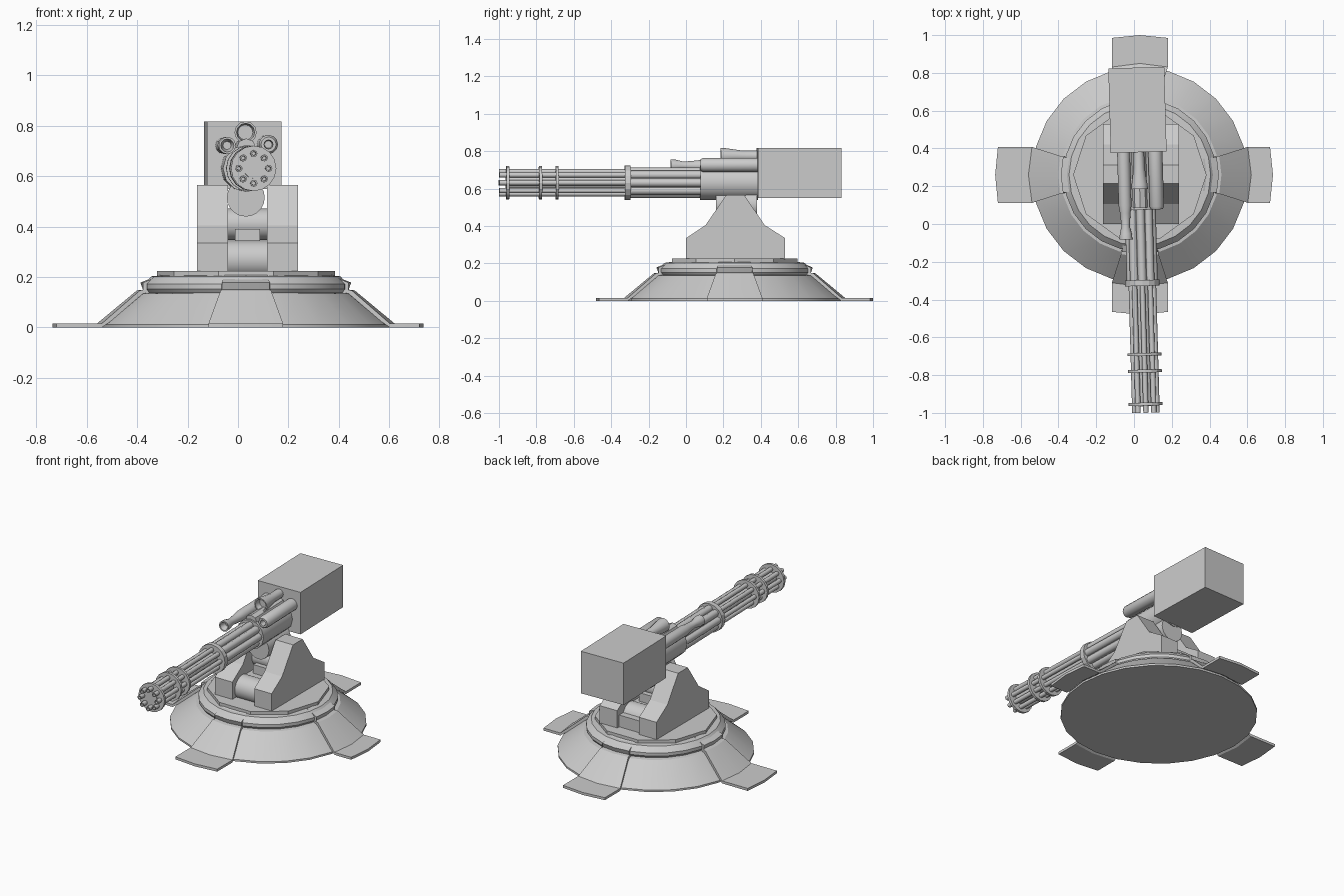
import bpy, bmesh, math
from mathutils import Matrix, Vector

if "Cube" in bpy.data.objects:
    bpy.data.objects.remove(bpy.data.objects["Cube"])

CX, CY = 0.031, 0.26          # turret axis
GZ = 0.631                    # barrel axis height
# gun assembly is turned slightly about the turret axis
GUN = Matrix.Translation((CX - 0.003, CY, 0)) @ Matrix.Rotation(0.028, 4, 'Z') @ Matrix.Translation((0, -CY, 0))


def finish(name, bm, matrix=None, smooth=None):
    if matrix is not None:
        bm.transform(matrix)
    bmesh.ops.recalc_face_normals(bm, faces=bm.faces)
    me = bpy.data.meshes.new(name)
    bm.to_mesh(me)
    bm.free()
    ob = bpy.data.objects.new(name, me)
    bpy.context.collection.objects.link(ob)
    if smooth:
        bpy.ops.object.select_all(action='DESELECT')
        bpy.context.view_layer.objects.active = ob
        ob.select_set(True)
        bpy.ops.object.shade_smooth_by_angle(angle=math.radians(smooth))
    return ob


def lathe(name, profile, sides, matrix, smooth=None, turn=0.0):
    """Closed solid of revolution about local z; profile = (radius, z)."""
    bm = bmesh.new()
    rings = []
    for r, z in profile:
        rings.append([bm.verts.new((r * math.cos(turn + 2 * math.pi * i / sides),
                                    r * math.sin(turn + 2 * math.pi * i / sides), z)) for i in range(sides)])
    for a, b in zip(rings, rings[1:]):
        for i in range(sides):
            j = (i + 1) % sides
            bm.faces.new((a[i], a[j], b[j], b[i]))
    bm.faces.new(rings[0])
    bm.faces.new(rings[-1])
    return finish(name, bm, matrix, smooth)


def along_y(name, x, z, profile, sides, smooth=None, turn=0.0):
    """Gun part turned about the y direction; profile = (radius, y)."""
    m = GUN @ Matrix.Translation((x, 0, z)) @ Matrix.Rotation(-math.pi / 2, 4, 'X')
    return lathe(name, profile, sides, m, smooth, turn)


def along_x(name, y, z, r, x0, x1, sides=20):
    m = Matrix.Translation((0, y, z)) @ Matrix.Rotation(math.pi / 2, 4, 'Y')
    return lathe(name, [(r, x0), (r, x1)], sides, m, 30)


def box(name, lo, hi, matrix=None):
    bm = bmesh.new()
    bmesh.ops.create_cube(bm, size=1)
    lo, hi = Vector(lo), Vector(hi)
    bm.transform(Matrix.Translation((lo + hi) / 2) @ Matrix.Diagonal((*(hi - lo), 1)))
    return finish(name, bm, matrix)


# Base dome, and the faceted plate on top
C = Matrix.Translation((CX, CY, 0))
lathe("base_dome", [(0.57, 0), (0.57, 0.012), (0.42, 0.135), (0.395, 0.138), (0.405, 0.152),
                    (0.405, 0.172), (0.375, 0.203), (0.33, 0.206)], 24, C, 25)
lathe("top_plate", [(0.353, 0.2), (0.353, 0.225)], 10, C)

# Four feet: strips running down the dome and out along the ground
for k, end in enumerate((0.705, 0.74, 0.766, 0.74)):
    bm = bmesh.new()
    rows = []
    for r, w, z in ((end, 0.148, 0.016), (0.59, 0.148, 0.016), (0.432, 0.1, 0.147),
                    (0.408, 0.097, 0.15), (0.418, 0.095, 0.178), (0.345, 0.085, 0.208)):
        side = math.sqrt(r * r - w * w)
        pts = ((side, -w), (r, 0), (side, w))
        rows.append(([bm.verts.new((x, y, z)) for x, y in pts],
                     [bm.verts.new((x, y, min(0.12, max(0, z - 0.04)))) for x, y in pts]))
    for (t0, b0), (t1, b1) in zip(rows, rows[1:]):
        for i in range(2):
            bm.faces.new((t0[i], t0[i + 1], t1[i + 1], t1[i]))
            bm.faces.new((b0[i], b0[i + 1], b1[i + 1], b1[i]))
        for i in (0, 2):
            bm.faces.new((t0[i], t1[i], b1[i], b0[i]))
    for t, b in (rows[0], rows[-1]):
        for i in range(2):
            bm.faces.new((t[i], t[i + 1], b[i + 1], b[i]))
    finish("foot_%d" % (k + 1), bm, C @ Matrix.Rotation(k * math.pi / 2, 4, 'Z'), 20)

# Two side supports
outline = [(0, 0.22), (0, 0.335), (0.105, 0.405), (0.215, 0.565), (0.312, 0.565),
           (0.42, 0.405), (0.53, 0.335), (0.53, 0.22)]
for name, x0, x1 in (("left_support", -0.163, -0.04), ("right_support", 0.115, 0.238)):
    bm = bmesh.new()
    f = bm.faces.new([bm.verts.new((x0, y, z)) for y, z in outline])
    new = bmesh.ops.extrude_face_region(bm, geom=[f])["geom"]
    bmesh.ops.translate(bm, vec=(x1 - x0, 0, 0), verts=[v for v in new if isinstance(v, bmesh.types.BMVert)])
    finish(name, bm)

# Drums and blocks between the supports
along_x("front_drum", 0.10, 0.27, 0.075, -0.04, 0.115)
along_x("pivot_drum", 0.26, 0.41, 0.062, -0.04, 0.115)
along_x("rear_drum", 0.40, 0.27, 0.075, -0.04, 0.115)
box("drum_bed", (-0.04, 0.10, 0.22), (0.115, 0.42, 0.335))
box("rear_block", (-0.04, 0.42, 0.22), (0.115, 0.51, 0.30))
box("pivot_bracket", (-0.012, 0.17, 0.33), (0.087, 0.35, 0.39))
lathe("gun_cradle", [(0.075, 0.16), (0.075, 0.38)], 20,
      Matrix.Translation((CX, 0, 0.515)) @ Matrix.Rotation(-math.pi / 2, 4, 'X'), 30)

# Rear ammunition box and gun housing
box("ammo_box", (-0.148, 0.38, 0.55), (0.148, 0.828, 0.818), GUN)
along_y("gun_housing", 0, GZ, [(0.093, 0.075), (0.093, 0.385)], 12, 32)

# Tubes around the housing: hollow-mouthed turned parts
along_y("right_tube", 0.088, 0.726, [(0.015, 0.12), (0.018, 0.075), (0.03, 0.075), (0.038, 0.09), (0.038, 0.385)], 12, 35)
along_y("left_tube", -0.08, 0.722, [(0.016, -0.04), (0.026, -0.08), (0.034, -0.08), (0.032, -0.05), (0.022, -0.01),
                                    (0.028, 0.06), (0.034, 0.1), (0.034, 0.385)], 12, 35)
along_y("top_scope", 0, 0.774, [(0.03, 0.22), (0.036, 0.185), (0.044, 0.185), (0.042, 0.21), (0.029, 0.3),
                                (0.029, 0.385)], 12, 35)
along_y("top_mount", 0, 0.71, [(0.04, 0.085), (0.04, 0.385)], 8)

# Rotary barrels: slim muzzles that thicken behind the collar
for i in range(8):
    a = i * math.pi / 4
    along_y("barrel_%d" % (i + 1), 0.059 * math.sin(a), GZ + 0.059 * math.cos(a),
            [(0.007, -0.97), (0.008, -1.0), (0.014, -1.0), (0.014, -0.31), (0.023, -0.31), (0.023, 0.09)], 8, 50)
along_y("barrel_core", 0, GZ, [(0.04, -0.965), (0.04, -0.31), (0.062, -0.31), (0.062, 0.09)], 12, 35)

# Clamp rings and collar
for i, (y0, y1, r) in enumerate(((-0.962, -0.946, 0.09), (-0.787, -0.771, 0.09), (-0.698, -0.683, 0.09),
                                 (-0.328, -0.297, 0.091))):
    along_y("barrel_ring_%d" % (i + 1), 0, GZ, [(r, y0), (r, y1)], 16)
